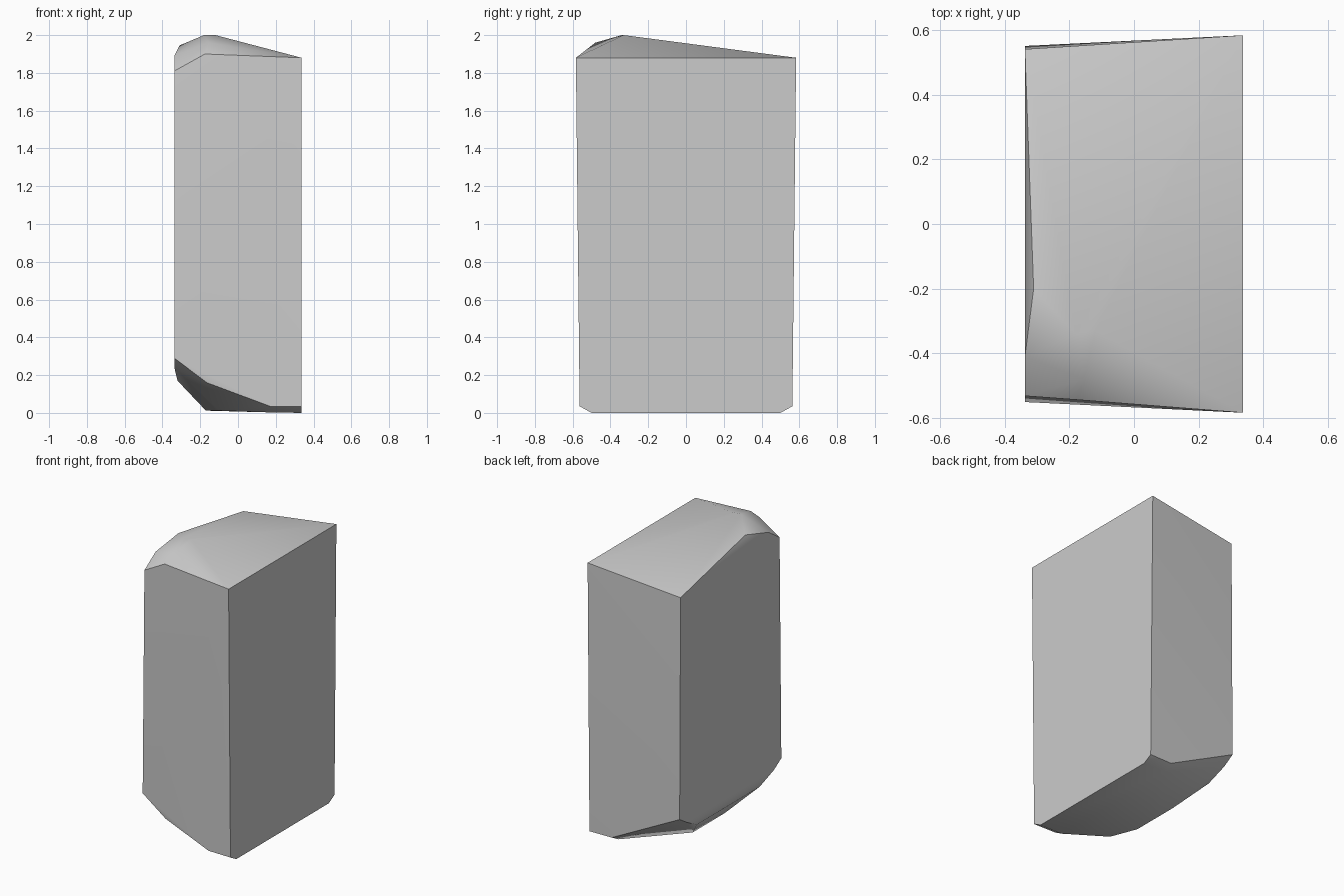
import bpy
import bmesh
import math

cube = bpy.data.objects.get("Cube")
if cube:
    bpy.data.objects.remove(cube, do_unlink=True)


def make_material(name, color):
    material = bpy.data.materials.new(name)
    material.use_nodes = True
    material.diffuse_color = color
    material.node_tree.nodes["Principled BSDF"].inputs["Base Color"].default_value = color
    return material


def mirrored(points):
    """Return the points together with their copies across the y axis."""
    return [(x, side * y, z) for x, y, z in points for side in (-1, 1)]


def hull_object(name, points, material, smooth_angle):
    """Wrap a closed faceted block tightly around its corner points."""
    bm = bmesh.new()
    for point in points:
        bm.verts.new(point)
    result = bmesh.ops.convex_hull(bm, input=bm.verts[:])
    unused = {v for v in result["geom_interior"] + result["geom_unused"]
              if isinstance(v, bmesh.types.BMVert)}
    bmesh.ops.delete(bm, geom=list(unused), context="VERTS")
    bmesh.ops.recalc_face_normals(bm, faces=bm.faces[:])
    mesh = bpy.data.meshes.new(name)
    bm.to_mesh(mesh)
    bm.free()
    mesh.materials.append(material)
    block = bpy.data.objects.new(name, mesh)
    bpy.context.collection.objects.link(block)
    bpy.ops.object.select_all(action="DESELECT")
    block.select_set(True)
    bpy.context.view_layer.objects.active = block
    bpy.ops.object.shade_smooth_by_angle(angle=math.radians(smooth_angle))
    return block


# Flat wide side: slightly tapered, with clipped lower corners
flat_side = mirrored([(.337, .583, 1.88), (.337, .563, .035), (.337, .5, 0)])

# Underside: rises towards the narrow side in chamfered steps
underside = mirrored([
    (.17, .56, .035), (.16, .5, .003),
    (-.17, .17, .012), (-.32, .34, .17),
    (-.337, .47, .24), (-.337, .55, .29),
])
front_keel = [(-.165, -.547, .16), (-.1, -.35, .012)]

# Crown: off-centre peak with sloping shoulders
peak = [(-.18, -.34, 2), (-.12, -.33, 2), (-.155, -.48, 1.96)]
shoulders = [(-.31, -.2, 1.945), (-.337, -.41, 1.89), (-.175, -.543, 1.9)]
narrow_corners = [(-.337, -.531, 1.81), (-.337, .54, 1.805)]

stone = make_material("stone grey", (.6, .6, .6, 1))
hull_object("stone_block",
            flat_side + underside + front_keel + peak + shoulders + narrow_corners,
            stone, 35)
